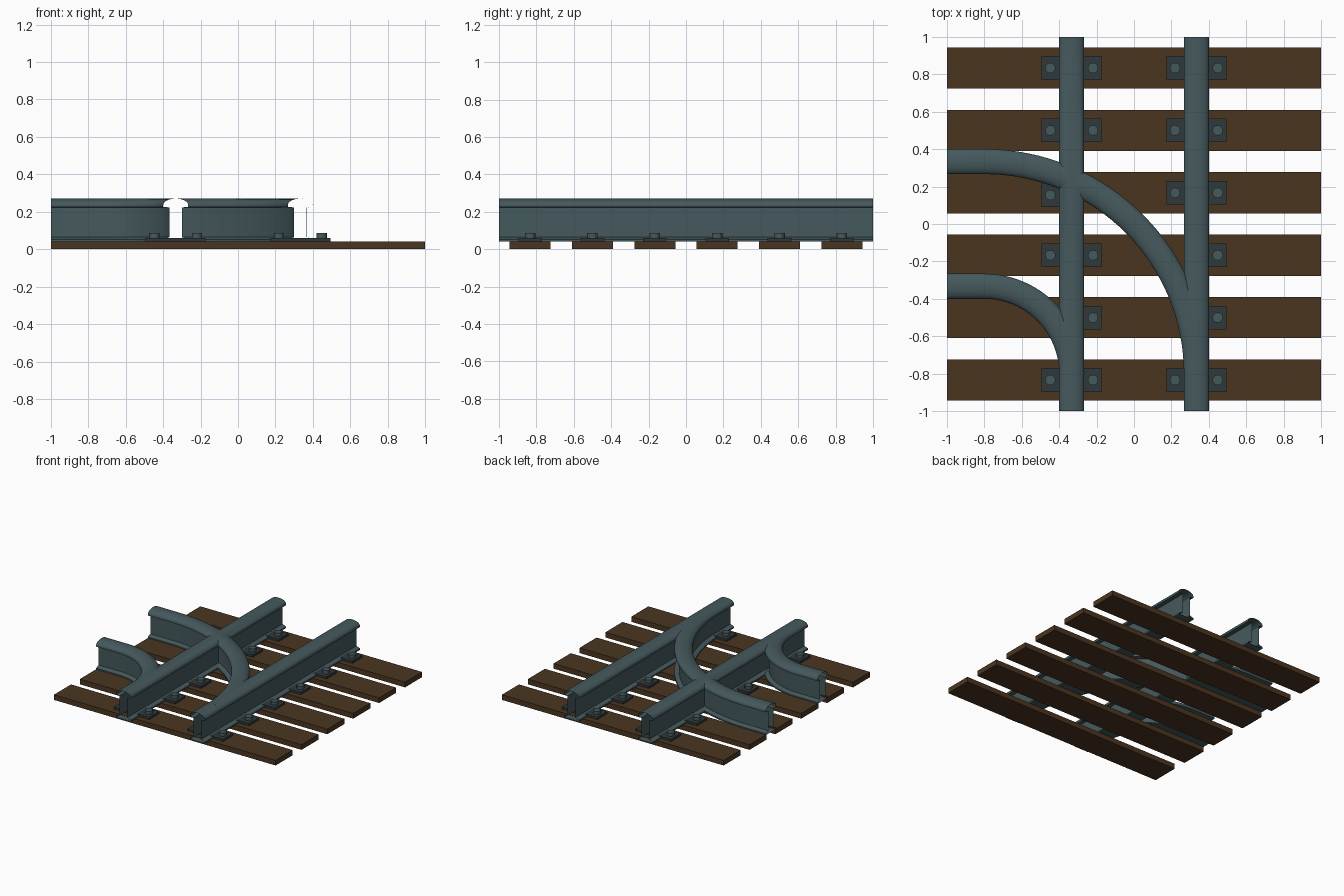
import bpy, bmesh, math

if "Cube" in bpy.data.objects:
    bpy.data.objects.remove(bpy.data.objects["Cube"])

def material(name, rgb):
    m = bpy.data.materials.new(name)
    m.diffuse_color = (*rgb, 1)
    m.use_nodes = True
    m.node_tree.nodes["Principled BSDF"].inputs["Base Color"].default_value = m.diffuse_color
    return m

STEEL = material("steel", (0.06, 0.10, 0.11))
DARK = material("dark_iron", (0.028, 0.04, 0.042))
WOOD = material("wood", (0.07, 0.036, 0.014))
GAUGE = 0.333

def finish(name, bm, mat):
    bmesh.ops.recalc_face_normals(bm, faces=bm.faces)
    me = bpy.data.meshes.new(name)
    bm.to_mesh(me)
    bm.free()
    me.materials.append(mat)
    ob = bpy.data.objects.new(name, me)
    bpy.context.collection.objects.link(ob)
    return ob

def box(name, x0, x1, y0, y1, z0, z1, mat):
    bm = bmesh.new()
    bmesh.ops.create_cube(bm, size=1)
    for v in bm.verts:
        v.co = ((x0 + x1) / 2 + v.co.x * (x1 - x0),
                (y0 + y1) / 2 + v.co.y * (y1 - y0),
                (z0 + z1) / 2 + v.co.z * (z1 - z0))
    return finish(name, bm, mat)

# Rail cross-section: wide foot, web, domed head
half = [(0.067, 0.04), (0.067, 0.052), (0.034, 0.064), (0.034, 0.223), (0.067, 0.226)]
half += [(0.067 * math.cos(a), 0.236 + 0.034 * math.sin(a))
         for a in (math.pi / 2 * i / 8 for i in range(8))]
PROFILE = half + [(0, 0.27)] + [(-s, z) for s, z in reversed(half)]

def rail(name, path):
    """Sweep the profile along path points (x, y, side_x, side_y)."""
    bm = bmesh.new()
    rings = [[bm.verts.new((x + sx * s, y + sy * s, z)) for s, z in PROFILE]
             for x, y, sx, sy in path]
    n = len(PROFILE)
    for a, b in zip(rings, rings[1:]):
        for i in range(n):
            bm.faces.new((a[i], a[(i + 1) % n], b[(i + 1) % n], b[i]))
    bm.faces.new(rings[0])
    bm.faces.new(rings[-1])
    return finish(name, bm, STEEL)

def curved_path(radius, steps=32):
    c = -0.8
    pts = [(-1, c + radius, 0, 1)]
    for i in range(steps + 1):
        a = math.pi / 2 * (1 - i / steps)
        pts.append((c + radius * math.cos(a), c + radius * math.sin(a),
                    math.cos(a), math.sin(a)))
    return pts

# Straight rails joined with the diverging curved rails
rails = rail("rails", [(-GAUGE, -1, 1, 0), (-GAUGE, 1, 1, 0)])
others = [rail("right_rail", [(GAUGE, -1, 1, 0), (GAUGE, 1, 1, 0)]),
          rail("outer_curve", curved_path(0.8 + GAUGE + 0.0005)),
          rail("inner_curve", curved_path(0.8 - GAUGE + 0.0005))]
for o in others:
    mod = rails.modifiers.new("join", 'BOOLEAN')
    mod.operation, mod.solver, mod.object = 'UNION', 'EXACT', o
bpy.context.view_layer.objects.active = rails
rails.select_set(True)
for mod in list(rails.modifiers):
    bpy.ops.object.modifier_apply(modifier=mod.name)
for o in others:
    bpy.data.objects.remove(o)

# Rail ends are open
bm = bmesh.new()
bm.from_mesh(rails.data)
ends = [f for f in bm.faces
        if all(abs(abs(v.co.y) - 1) < 1e-4 for v in f.verts)
        or all(abs(v.co.x + 1) < 1e-4 for v in f.verts)]
bmesh.ops.delete(bm, geom=ends, context='FACES')
bm.to_mesh(rails.data)
bm.free()
bpy.ops.object.shade_smooth_by_angle(angle=math.radians(30))

# Sleepers, with a bolted plate each side of each rail
skip = {(-1, -1, 1), (1, -1, 1), (-1, 1, 3), (1, -1, 2)}
for row in range(6):
    y = -5 / 6 + row / 3
    box(f"sleeper_{row}", -1, 1, y - 0.11, y + 0.11, 0, 0.042, WOOD)
    for track in (-1, 1):
        for side in (-1, 1):
            if (track, side, row) in skip:
                continue
            py = y - 0.012 if (track, side, row) == (-1, -1, 3) else y
            cx = track * GAUGE
            xs = sorted((cx, cx + side * 0.16))
            tag = f"{row}_{'left' if track < 0 else 'right'}_{'a' if side < 0 else 'b'}"
            box("plate_" + tag, *xs, py - 0.063, py + 0.063, 0.041, 0.06, DARK)
            bm = bmesh.new()
            bmesh.ops.create_cone(bm, cap_ends=True, segments=12, radius1=0.028,
                                  radius2=0.028, depth=0.03)
            bmesh.ops.translate(bm, verts=bm.verts,
                                vec=(cx + side * 0.114, py, 0.071))
            finish("bolt_" + tag, bm, STEEL)
